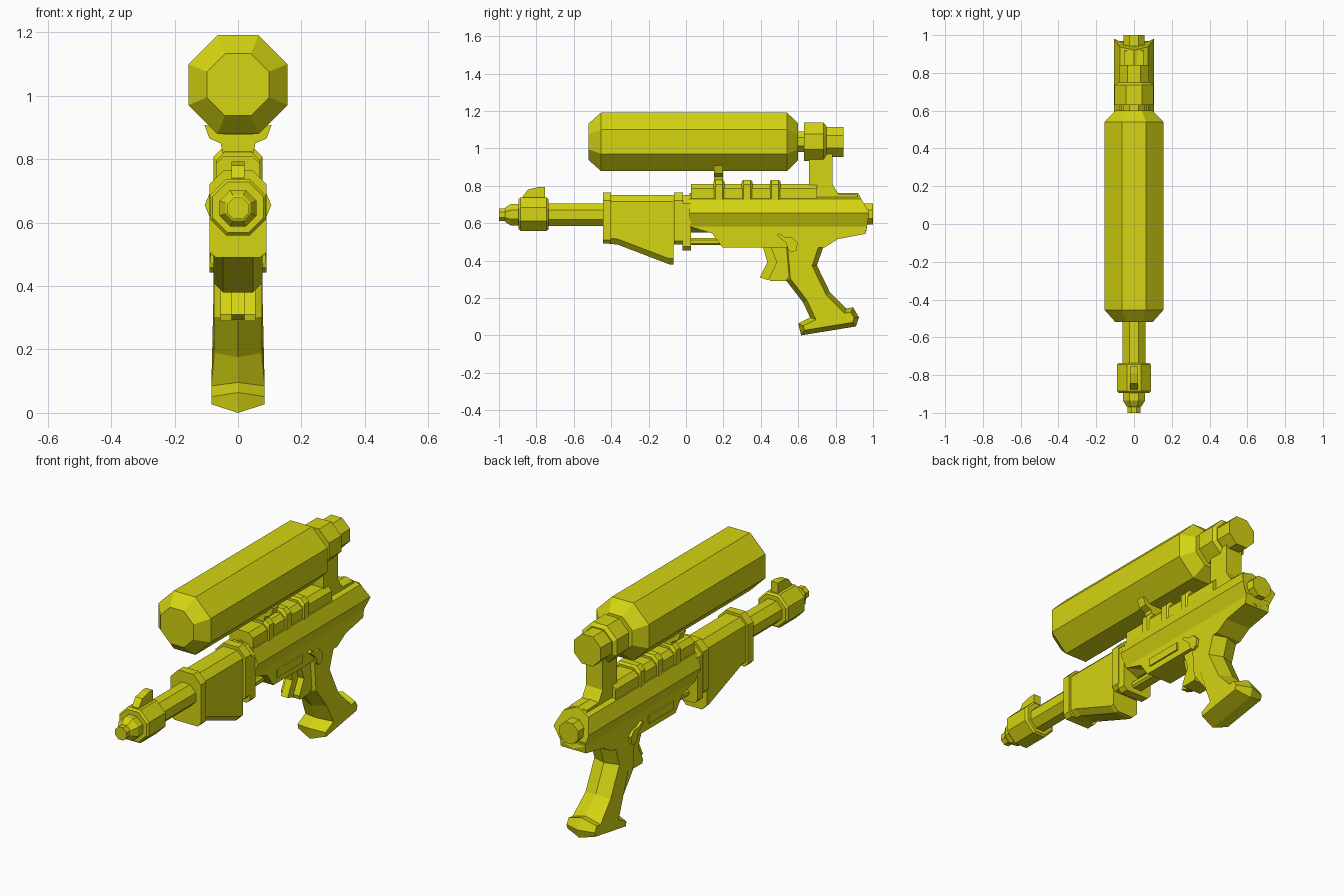
import bpy, bmesh, math
from mathutils import Vector

if "Cube" in bpy.data.objects:
    bpy.data.objects.remove(bpy.data.objects["Cube"])

yellow = bpy.data.materials.new("yellow")
yellow.diffuse_color = (0.66, 0.66, 0.006, 1)
yellow.use_nodes = True
yellow.node_tree.nodes["Principled BSDF"].inputs["Base Color"].default_value = yellow.diffuse_color


def loft(name, rings):
    """Skin rings of equal point count and cap both ends."""
    bm = bmesh.new()
    vs = [[bm.verts.new(p) for p in r] for r in rings]
    n = len(rings[0])
    for a, b in zip(vs, vs[1:]):
        for i in range(n):
            j = (i + 1) % n
            bm.faces.new((a[i], a[j], b[j], b[i]))
    bm.faces.new(vs[0])
    bm.faces.new(vs[-1])
    bmesh.ops.recalc_face_normals(bm, faces=bm.faces)
    me = bpy.data.meshes.new(name)
    bm.to_mesh(me)
    bm.free()
    me.materials.append(yellow)
    ob = bpy.data.objects.new(name, me)
    bpy.context.collection.objects.link(ob)
    return ob


def lathe(name, profile, z, point_up=False):
    """Octagonal turned part along y; profile is (y, half width across flats)."""
    rings = []
    for y, r in profile:
        R = r if point_up else r / math.cos(math.pi / 8)
        off = 0 if point_up else math.pi / 8
        rings.append([(R * math.cos(off + k * math.pi / 4), y,
                       z + R * math.sin(off + k * math.pi / 4)) for k in range(8)])
    return loft(name, rings)


def prism(name, outline, x0, x1):
    """Side outline (y, z) extruded across x."""
    return loft(name, [[(x, y, z) for y, z in outline] for x in (x0, x1)])


def section(y, w, lo, hi, ct, cb):
    """Chamfered rectangle across x, with top and bottom chamfers."""
    half = [(w - cb, lo), (w, lo + cb), (w, hi - ct), (w - ct, hi)]
    pts = half + [(-x, z) for x, z in reversed(half)]
    return [(x, y, z) for x, z in pts]


def block(name, y0, y1, *s):
    return loft(name, [section(y0, *s), section(y1, *s)])


def inset(pts, d):
    """Mitred inward offset of a counter-clockwise outline."""
    out = []
    for i, p in enumerate(pts):
        p = Vector(p)
        a = (p - Vector(pts[i - 1])).normalized()
        b = (Vector(pts[(i + 1) % len(pts)]) - p).normalized()
        na, nb = Vector((-a.y, a.x)), Vector((-b.y, b.x))
        q = p + (na + nb) * d / (1 + na.dot(nb))
        out.append((q.x, q.y))
    return out


# Tank and its rear valve
TZ = 1.035
lathe("tank", [(-.52, .098), (-.455, .156), (.54, .156), (.60, .098)], TZ)
lathe("tank_neck", [(.59, .055), (.64, .055)], TZ)
lathe("valve_collar", [(.63, .102), (.735, .102), (.75, .085)], TZ)
lathe("valve_cap", [(.74, .08), (.842, .08)], TZ)

# Barrel, muzzle and nozzle
lathe("barrel", [(-.75, .06), (-.43, .06)], .645)
lathe("muzzle", [(-.895, .08), (-.885, .089), (-.745, .089), (-.735, .08)], .648)
lathe("nozzle", [(-1, .034), (-.968, .034), (-.965, .04), (-.935, .058), (-.88, .058)], .645)
prism("front_sight", [(-.875, .72), (-.875, .74), (-.845, .78), (-.79, .793),
                      (-.755, .793), (-.755, .72)], -.021, .021)

# Handguard with deep rear belly, and its end bands
loft("handguard", [section(y, .077, lo, .75, .035, .03)
                   for y, lo in ((-.41, .49), (-.365, .485), (-.09, .38), (-.068, .38))])
block("handguard_front_band", -.445, -.40, .09, .49, .765, .045, .02)
block("handguard_rear_band", -.065, -.015, .09, .485, .765, .045, .02)
block("receiver_front_band", -.02, .026, .087, .455, .75, .045, .02)
block("lower_rod", .02, .21, .035, .482, .52, .01, .01)

# Receiver tube, its back face slanting around the rear cap
tube = lathe("receiver_tube", [(.02, .105), (.98, .105)], .655, True)
for v in tube.data.vertices:
    if v.co.y > .9:
        dz = v.co.z - .655
        v.co.y -= .57 * dz if dz > 0 else -.17 * dz
lathe("rear_cap", [(.93, .056), (1, .056)], .648)

# Lower frame
prism("lower_frame", [(.025, .60), (.025, .58), (.14, .545), (.195, .47), (.74, .47),
                      (.813, .515), (.96, .543), (.97, .60)], -.075, .075)

# Grip: centre ridge at full outline, sides inset, foot flared
outline = [(.52, .53), (.52, .47), (.535, .294), (.626, .176), (.663, .096), (.60, .064),
           (.615, 0), (.909, .048), (.925, .096), (.893, .15), (.856, .144), (.77, .23),
           (.70, .374), (.733, .47), (.80, .53)]
side = inset(outline, .024)
loft("grip", [[(x * (1.12 if z < .13 else 1), y, z) for y, z in o]
              for x, o in ((-.075, side), (0, outline), (.075, side))])

# Trigger blade and the block behind it
prism("trigger", [(.41, .48), (.435, .39), (.395, .31), (.44, .295), (.47, .35),
                  (.49, .39), (.47, .48)], -.02, .02)
prism("trigger_block", [(.45, .48), (.485, .39), (.445, .31), (.45, .29), (.535, .29),
                        (.56, .33), (.56, .48)], -.055, .055)

# Side panel and selector lever on both sides
lever = [(.485, .535), (.50, .545), (.53, .525), (.57, .522), (.597, .495), (.59, .455),
         (.565, .443), (.545, .46), (.535, .495)]
for s, label in ((1, "right"), (-1, "left")):
    prism("side_panel_" + label, [(.22, .503), (.433, .503), (.433, .545), (.22, .545)],
          .07 * s, .083 * s)
    prism("selector_lever_" + label, lever, .07 * s, .09 * s)

# Top rail with three ribs
block("top_rail", .026, .70, .07, .70, .81, .025, .005)
for i in range(3):
    y = .148 + .15 * i
    loft("rail_rib_%d" % (i + 1), [section(y + d, .077 - e, .70, .832 - e, .025, .005)
                                   for d, e in ((0, .01), (.01, 0), (.047, 0), (.057, .01))])

# Winged cradle under the tank
half = [(.048, .82), (.055, .85), (.09, .865), (.106, .908), (.078, .902), (.045, .878)]
wing = half + [(-x, z) for x, z in reversed(half)]
loft("tank_cradle", [[(x, y, z) for x, z in wing] for y in (.15, .198)])

# Rear post holding the valve, ramping down to the receiver
prism("valve_post", [(.658, .70), (.78, .70), (.93, .70), (.915, .752), (.815, .756),
                     (.782, .81), (.782, .97), (.658, .97)], -.05, .05)
